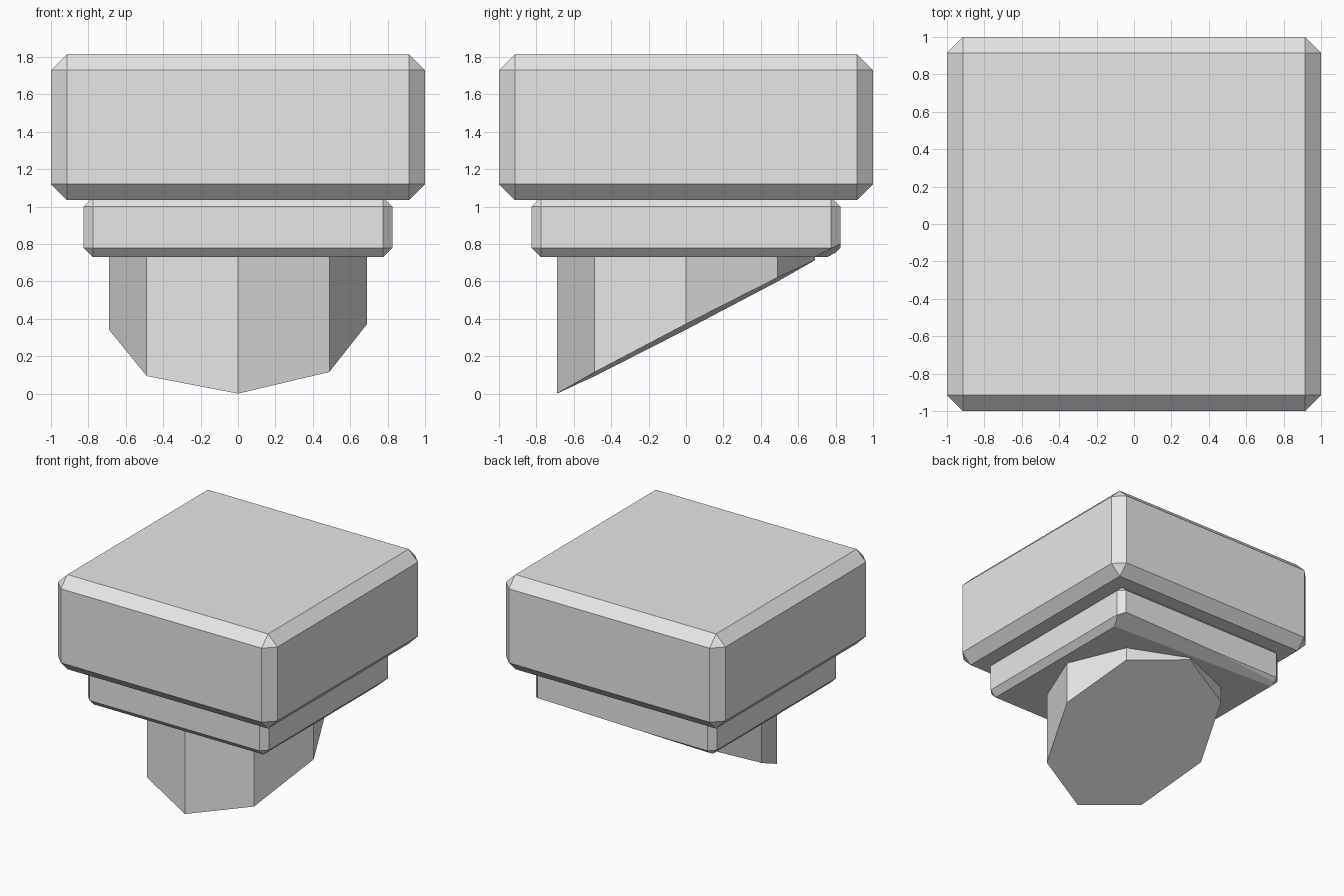
import bpy, bmesh
from math import tau
from mathutils import Matrix, Vector

cube = bpy.data.objects.get("Cube")
if cube:
    bpy.data.objects.remove(cube, do_unlink=True)

grey = bpy.data.materials.new("light grey")
grey.use_nodes = True
grey.diffuse_color = (0.8, 0.8, 0.8, 1)
grey.node_tree.nodes["Principled BSDF"].inputs["Base Color"].default_value = grey.diffuse_color

# Sloping plane that trims the underside
CUT_POINT = Vector((0, 0, 0.357))
CUT_NORMAL = Vector((-0.022, -0.517, 1)).normalized()


def trim(bm):
    geom = bm.verts[:] + bm.edges[:] + bm.faces[:]
    bmesh.ops.bisect_plane(bm, geom=geom, plane_co=CUT_POINT,
                           plane_no=CUT_NORMAL, clear_inner=True)
    rim = [e for e in bm.edges if e.is_boundary]
    bmesh.ops.holes_fill(bm, edges=rim, sides=0)


def finish(name, bm):
    bmesh.ops.recalc_face_normals(bm, faces=bm.faces[:])
    mesh = bpy.data.meshes.new(name)
    bm.to_mesh(mesh)
    bm.free()
    mesh.materials.append(grey)
    obj = bpy.data.objects.new(name, mesh)
    bpy.context.collection.objects.link(obj)


def chamfered_slab(name, half, bottom, top, chamfer, trimmed=False):
    bm = bmesh.new()
    size = Matrix.Diagonal((2 * half, 2 * half, top - bottom, 1))
    place = Matrix.Translation((0, 0, (bottom + top) / 2))
    bmesh.ops.create_cube(bm, size=1, matrix=place @ size)
    bmesh.ops.bevel(bm, geom=bm.edges[:], offset=chamfer, segments=1,
                    affect='EDGES', profile=0.5)
    if trimmed:
        trim(bm)
    finish(name, bm)


# Wide cap and the narrower collar under it
chamfered_slab("cap", 1.0, 1.035, 1.815, 0.085)
chamfered_slab("collar", 0.825, 0.73, 1.05, 0.05, trimmed=True)

# Octagonal stem, cut off at a slant
bm = bmesh.new()
bmesh.ops.create_cone(bm, cap_ends=True, segments=8, radius1=0.69, radius2=0.69,
                      depth=1.2, matrix=Matrix.Translation((0, 0, 0.4)) @ Matrix.Rotation(tau / 4, 4, 'Z'))
trim(bm)
finish("stem", bm)
